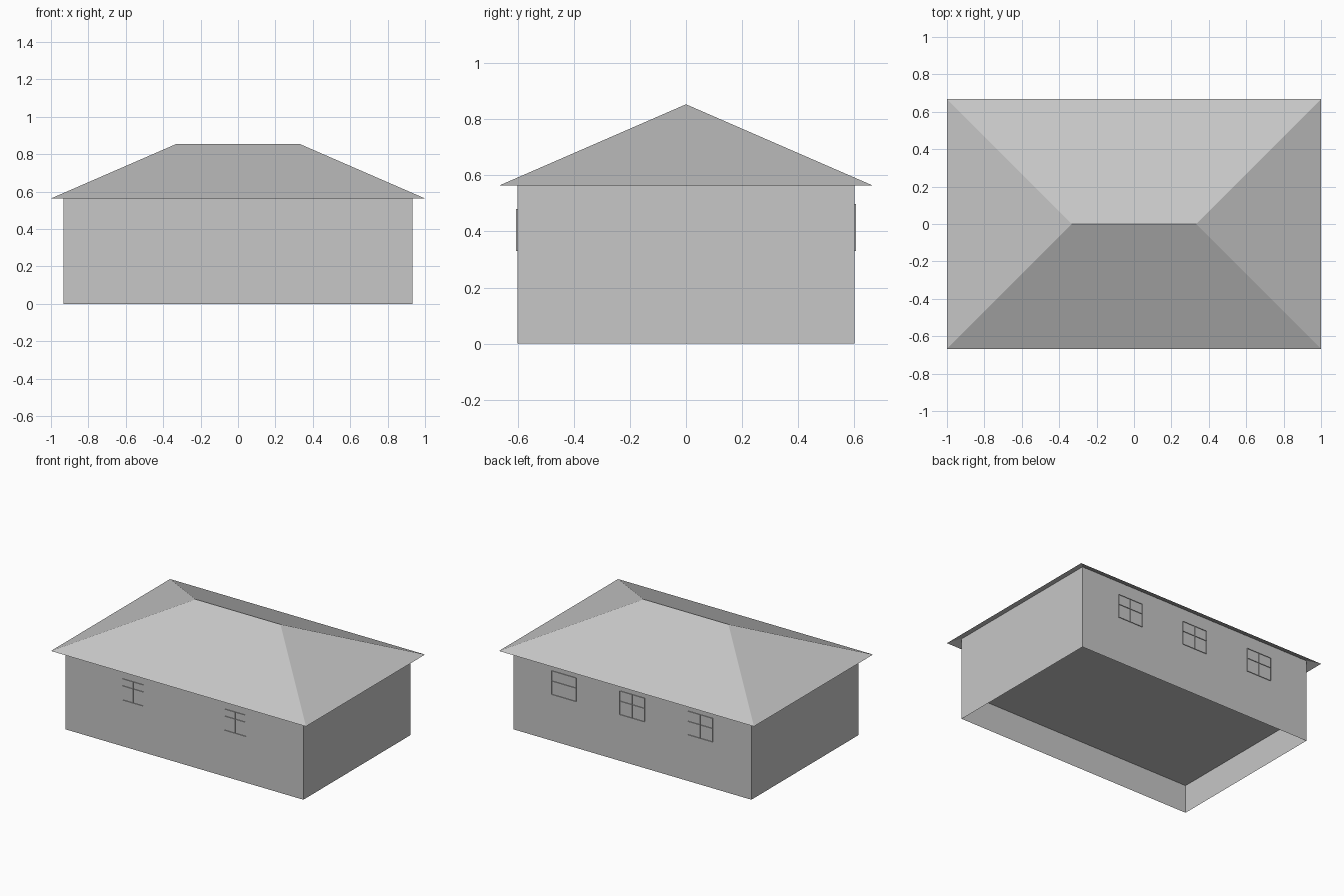
import bpy
import bmesh

if "Cube" in bpy.data.objects:
    bpy.data.objects.remove(bpy.data.objects["Cube"], do_unlink=True)

grey = bpy.data.materials.new("plain_grey")
grey.use_nodes = True
colour = (0.57, 0.57, 0.57, 1)
grey.diffuse_color = colour
grey.node_tree.nodes["Principled BSDF"].inputs["Base Color"].default_value = colour

HALF_X, HALF_Y = 0.933, 0.6      # wall half sizes
EAVE_X, EAVE_Y = 1.0, 0.667      # roof half sizes
EAVE_Z, RIDGE_Z, RIDGE_X = 0.563, 0.853, 0.333
WALL_TOP = 0.59
FLOOR_Z = 0.2


def make(name, bm):
    mesh = bpy.data.meshes.new(name)
    bm.to_mesh(mesh)
    bm.free()
    mesh.materials.append(grey)
    obj = bpy.data.objects.new(name, mesh)
    bpy.context.collection.objects.link(obj)
    return obj


def face(bm, *points):
    return bm.faces.new([bm.verts.new(p) for p in points])


def rectangle(bm, hx, hy, z):
    return face(bm, (-hx, -hy, z), (hx, -hy, z), (hx, hy, z), (-hx, hy, z))


# Walls: a box open at top and bottom
bm = bmesh.new()
base = rectangle(bm, HALF_X, HALF_Y, 0)
ring = bmesh.ops.extrude_edge_only(bm, edges=base.edges[:])
for v in ring["geom"]:
    if isinstance(v, bmesh.types.BMVert):
        v.co.z = WALL_TOP
bmesh.ops.delete(bm, geom=[base], context='FACES_ONLY')
bmesh.ops.recalc_face_normals(bm, faces=bm.faces)
make("walls", bm)

# Raised floor inside the walls, facing down
bm = bmesh.new()
rectangle(bm, HALF_X, HALF_Y, FLOOR_Z).normal_flip()
make("floor", bm)

# Hipped roof: four open slopes meeting at a short ridge
bm = bmesh.new()
for s in (-1, 1):
    ridge_a, ridge_b = (-s * RIDGE_X, 0, RIDGE_Z), (s * RIDGE_X, 0, RIDGE_Z)
    corner_a, corner_b = (s * EAVE_X, s * EAVE_Y, EAVE_Z), (-s * EAVE_X, s * EAVE_Y, EAVE_Z)
    face(bm, corner_a, corner_b, ridge_a, ridge_b)
    face(bm, (s * EAVE_X, -s * EAVE_Y, EAVE_Z), corner_a, ridge_b)
bmesh.ops.remove_doubles(bm, verts=bm.verts, dist=0.0001)
bmesh.ops.recalc_face_normals(bm, faces=bm.faces)
make("roof", bm)


# Windows: thin bars standing out from the wall like fins
def window(name, x, y, out, width, rows, columns):
    bm = bmesh.new()
    low, high = min(rows), max(rows)
    l, r = x - width / 2, x + width / 2
    for z in rows:
        face(bm, (l, y, z), (r, y, z), (r, out, z), (l, out, z))
    for c in columns:
        cx = x + c * width / 2
        face(bm, (cx, y, low), (cx, out, low), (cx, out, high), (cx, y, high))
    make(name, bm)


for side, x in (("right", -0.4), ("left", 0.4)):
    window("front_window_" + side, x, -HALF_Y, -0.605, 0.165,
           (0.33, 0.43, 0.48), (0,))
for side, x in (("right", -0.535), ("middle", 0), ("left", 0.535)):
    window("back_window_" + side, x, HALF_Y, 0.605, 0.195,
           (0.33, 0.425, 0.497), (-1, 0, 1))
